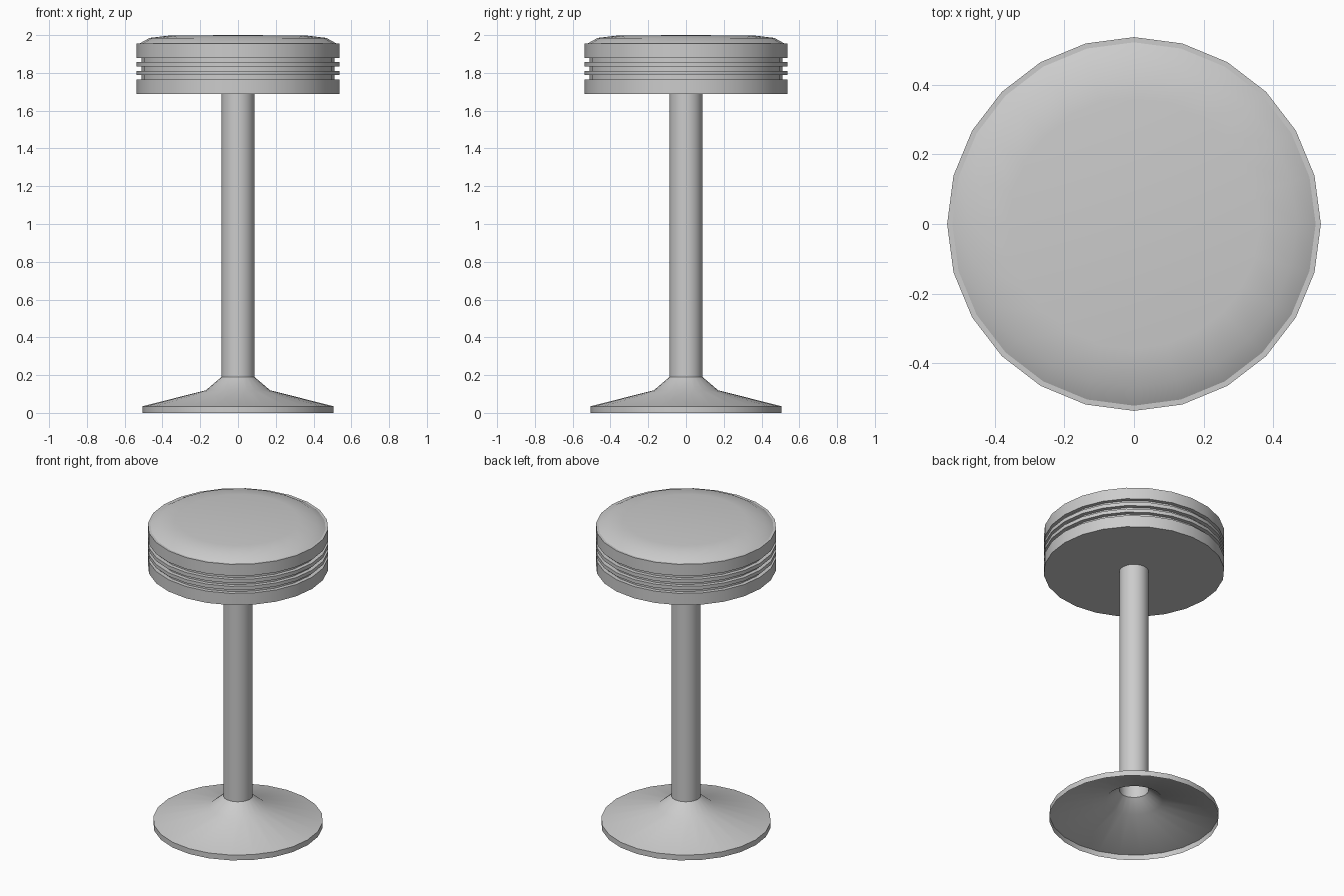
import bpy, bmesh, math

if "Cube" in bpy.data.objects:
    bpy.data.objects.remove(bpy.data.objects["Cube"])

SIDES = 24


def lathe(name, profile, angle=35):
    """Revolve (radius, z) points; a radius of 0 closes the end with a fan."""
    bm = bmesh.new()
    rings = []
    for r, z in profile:
        if r == 0:
            rings.append([bm.verts.new((0, 0, z))] * SIDES)
        else:
            rings.append([bm.verts.new((r * math.cos(2 * math.pi * i / SIDES),
                                        r * math.sin(2 * math.pi * i / SIDES), z))
                          for i in range(SIDES)])
    for a, b in zip(rings, rings[1:]):
        for i in range(SIDES):
            j = (i + 1) % SIDES
            loop = list(dict.fromkeys((a[i], a[j], b[j], b[i])))
            bm.faces.new(loop)
    mesh = bpy.data.meshes.new(name)
    bm.to_mesh(mesh)
    bm.free()
    obj = bpy.data.objects.new(name, mesh)
    bpy.context.collection.objects.link(obj)
    bpy.ops.object.select_all(action='DESELECT')
    obj.select_set(True)
    bpy.context.view_layer.objects.active = obj
    bpy.ops.object.shade_smooth_by_angle(angle=math.radians(angle))
    return obj


# Flared base, an open shell underneath
lathe("base", [(0.505, 0), (0.505, 0.035), (0.17, 0.12), (0.0875, 0.19)])

# Open tube column
lathe("column", [(0.0875, 0.19), (0.0875, 1.69)])

# Seat band with three grooves around the rim
R, G = 0.537, 0.512
band = [(0, 1.688), (R, 1.688)]
for low, high in [(1.765, 1.788), (1.811, 1.833), (1.857, 1.88)]:
    band += [(R, low), (G, low), (G, high), (R, high)]
band += [(R, 1.955), (0.522, 1.955)]
lathe("seat_band", band)

# Domed cushion on top
lathe("seat_cushion", [(0.522, 1.955), (0.468, 1.985), (0.36, 1.998), (0, 2.0)])
